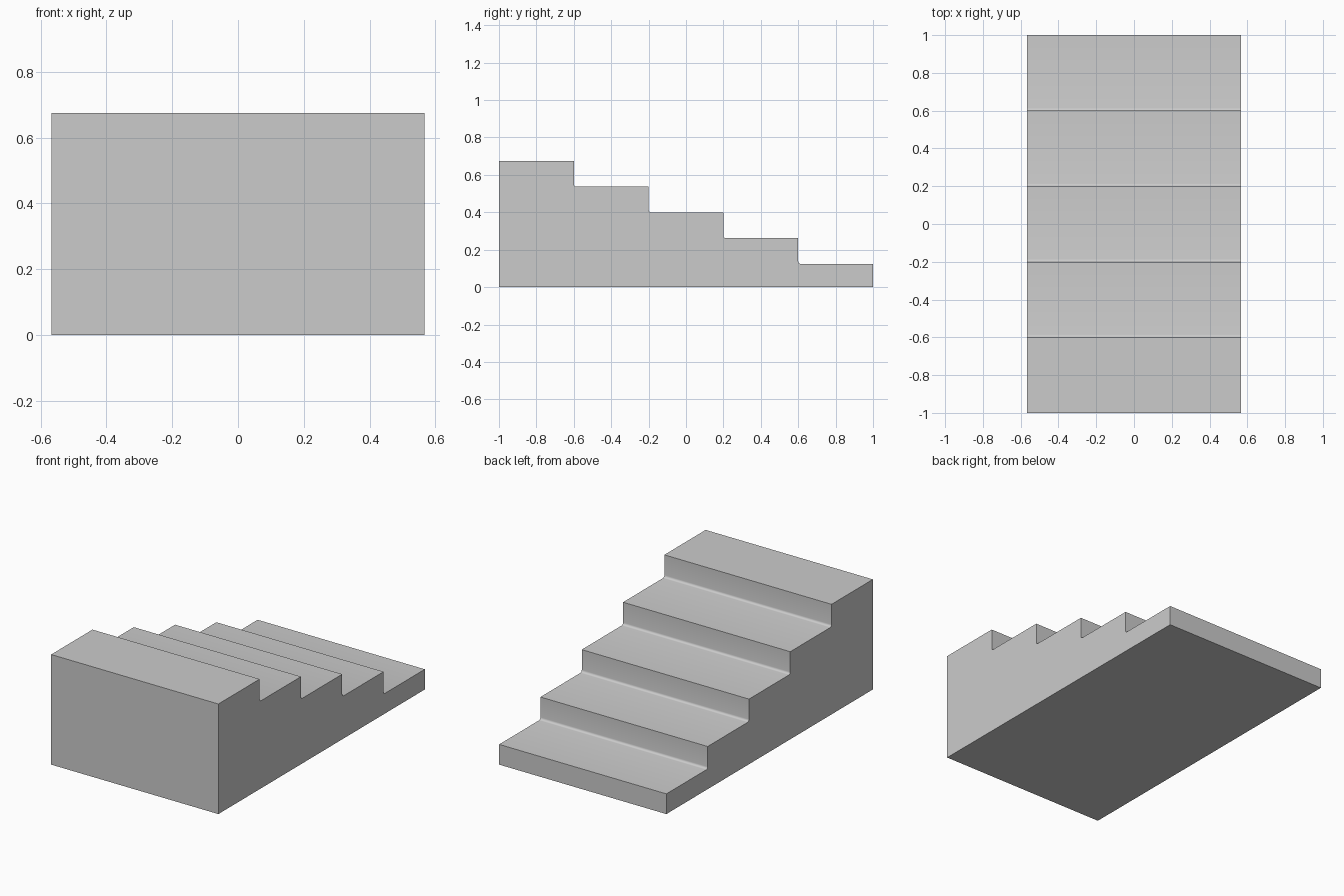
import bpy
import bmesh
from math import sin, cos, pi, radians

if "Cube" in bpy.data.objects:
    bpy.data.objects.remove(bpy.data.objects["Cube"])

HALF_W = 0.567           # half width in x
STEPS = 5
RUN = 0.4                # tread depth
FIRST, TOP = 0.124, 0.675
RISE = (TOP - FIRST) / (STEPS - 1)
FILLET, SEGS = 0.014, 4  # small round where tread meets riser

# Side profile (y, z), climbing from the back edge to the front
profile = [(-1.0, 0.0), (1.0, 0.0)]
for i in range(STEPS):
    z = FIRST + i * RISE
    y = 1.0 - i * RUN
    profile.append((y, z))                       # tread nosing
    inner = y - RUN
    if i < STEPS - 1:
        for k in range(SEGS + 1):                # rounded inner corner
            a = pi / 2 * k / SEGS
            profile.append((inner + FILLET * (1 - sin(a)),
                            z + FILLET * (1 - cos(a))))
    else:
        profile.append((inner, z))

# Solid staircase: extrude the profile across x
bm = bmesh.new()
side = bm.faces.new([bm.verts.new((-HALF_W, y, z)) for y, z in profile])
ext = bmesh.ops.extrude_face_region(bm, geom=[side], use_keep_orig=True)
new_verts = [g for g in ext["geom"] if isinstance(g, bmesh.types.BMVert)]
bmesh.ops.translate(bm, verts=new_verts, vec=(2 * HALF_W, 0, 0))
bmesh.ops.recalc_face_normals(bm, faces=bm.faces)

mesh = bpy.data.meshes.new("staircase")
bm.to_mesh(mesh)
bm.free()
stairs = bpy.data.objects.new("staircase", mesh)
bpy.context.collection.objects.link(stairs)

# Smooth only the rounded corners
bpy.context.view_layer.objects.active = stairs
stairs.select_set(True)
bpy.ops.object.shade_smooth_by_angle(angle=radians(35))
